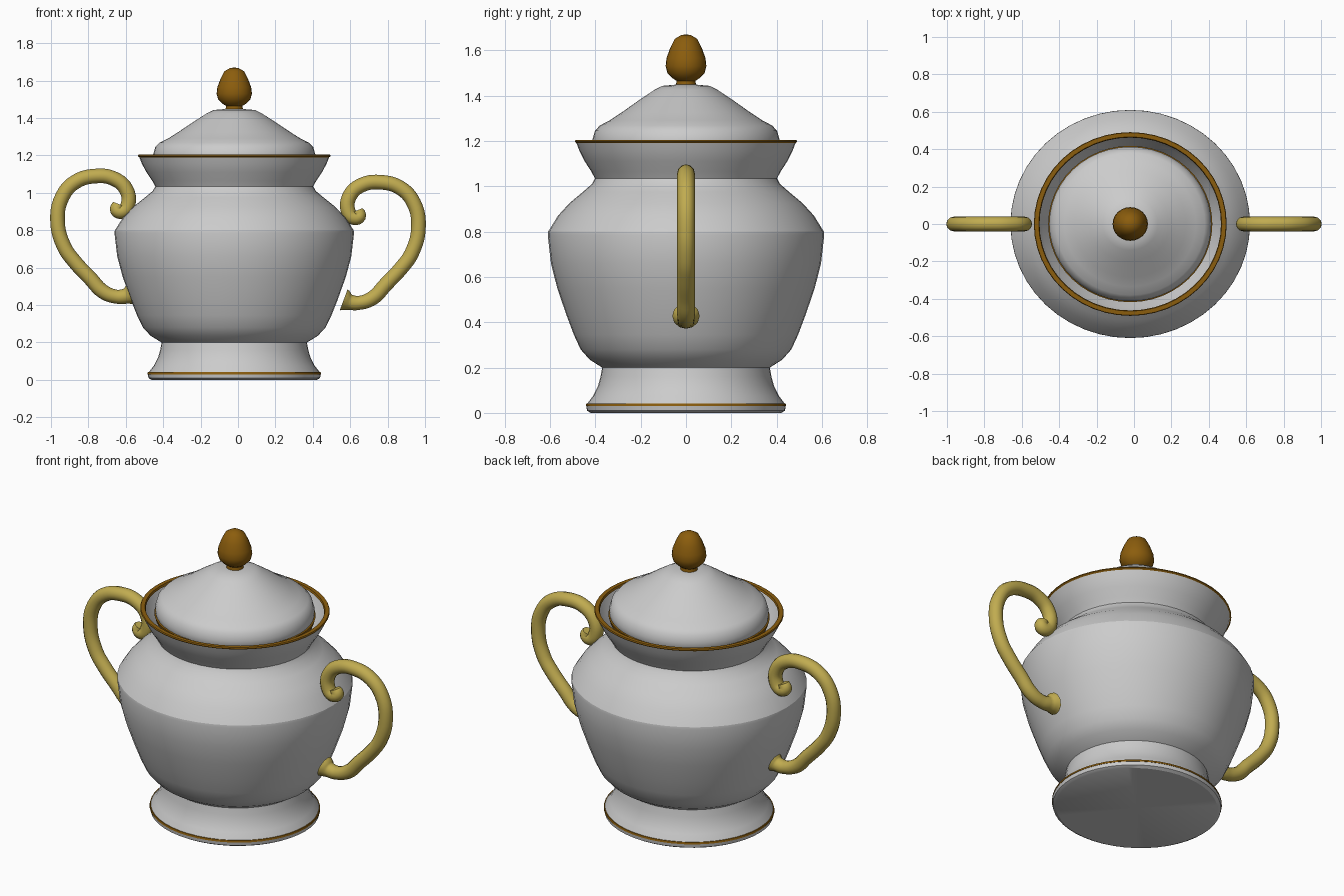
import bpy, bmesh, math

if "Cube" in bpy.data.objects:
    bpy.data.objects.remove(bpy.data.objects["Cube"])

CX, SX = -0.02, 1.05   # the vessel is slightly off centre and wider in x


def material(name, rgb):
    m = bpy.data.materials.new(name)
    m.diffuse_color = (*rgb, 1)
    m.use_nodes = True
    m.node_tree.nodes["Principled BSDF"].inputs["Base Color"].default_value = m.diffuse_color
    return m


brown = material("brown_trim", (0.26, 0.11, 0.004))
gold = material("gold", (0.53, 0.41, 0.08))


def smooth(ob, angle=30):
    bpy.ops.object.select_all(action='DESELECT')
    ob.select_set(True)
    bpy.context.view_layer.objects.active = ob
    bpy.ops.object.shade_smooth_by_angle(angle=math.radians(angle))


def lathe(name, profile, mat=None, n=48, closed=False, angle=30):
    """Turn a (radius, z) profile around the vessel axis."""
    bm = bmesh.new()
    rings = []
    for r, z in profile:
        if r < 1e-5:
            rings.append([bm.verts.new((CX, 0, z))] * n)
        else:
            rings.append([bm.verts.new((CX + SX * r * math.cos(2 * math.pi * i / n),
                                        r * math.sin(2 * math.pi * i / n), z))
                          for i in range(n)])
    pairs = list(zip(rings, rings[1:]))
    if closed:
        pairs.append((rings[-1], rings[0]))
    for a, b in pairs:
        for i in range(n):
            j = (i + 1) % n
            bm.faces.new(list(dict.fromkeys((a[i], a[j], b[j], b[i]))))
    bmesh.ops.recalc_face_normals(bm, faces=bm.faces)
    me = bpy.data.meshes.new(name)
    bm.to_mesh(me)
    bm.free()
    ob = bpy.data.objects.new(name, me)
    bpy.context.collection.objects.link(ob)
    if mat:
        me.materials.append(mat)
    smooth(ob, angle)
    return ob


# Foot, with a thin trim line
lathe("foot", [(0, 0), (0.42, 0), (0.437, 0.01), (0.44, 0.03), (0.435, 0.042),
               (0.41, 0.075), (0.388, 0.12), (0.377, 0.16), (0.37, 0.2)])
lathe("foot_trim", [(0.43, 0.03), (0.442, 0.03), (0.44, 0.041), (0.428, 0.041)],
      brown, closed=True)

# Rounded bowl with flared neck
lathe("bowl", [(0.37, 0.2), (0.425, 0.235), (0.465, 0.28), (0.495, 0.345),
               (0.527, 0.43), (0.568, 0.55), (0.596, 0.66), (0.61, 0.785),
               (0.608, 0.80), (0.565, 0.87), (0.515, 0.925), (0.455, 0.975),
               (0.415, 1.01), (0.402, 1.035), (0.418, 1.065), (0.447, 1.11),
               (0.47, 1.155), (0.485, 1.195)], angle=22)
lathe("rim_trim", [(0.462, 1.192), (0.483, 1.19), (0.491, 1.197),
                   (0.488, 1.204), (0.466, 1.204)], brown, closed=True)

# Lid with its trim band, sitting inside the neck
lathe("lid", [(0.395, 1.05), (0.402, 1.15), (0.412, 1.18), (0.413, 1.205),
              (0.402, 1.245), (0.38, 1.268), (0.335, 1.292), (0.285, 1.325),
              (0.2, 1.385), (0.14, 1.425), (0.105, 1.443), (0.05, 1.448), (0, 1.448)])
lathe("lid_trim", [(0.398, 1.145), (0.412, 1.148), (0.418, 1.172), (0.4, 1.176)],
      brown, closed=True)

# Bud-shaped finial
lathe("finial", [(0.045, 1.44), (0.042, 1.465), (0.06, 1.477), (0.082, 1.50),
                 (0.09, 1.53), (0.086, 1.565), (0.07, 1.61), (0.05, 1.65),
                 (0.022, 1.667), (0, 1.67)], brown, n=24, angle=40)

# Scrolled handle: x, z, thickness factor
PATH = [(0.636, 0.906, 0.8), (0.648, 0.876, 0.95), (0.617, 0.868, 1), (0.588, 0.905, 1),
        (0.598, 0.985, 1), (0.662, 1.042, 1), (0.76, 1.057, 1), (0.87, 1.025, 1),
        (0.94, 0.945, 1), (0.965, 0.82, 1), (0.93, 0.68, 1), (0.87, 0.595, 1),
        (0.79, 0.51, 1), (0.72, 0.438, 1), (0.65, 0.412, 0.95), (0.60, 0.415, 1.05),
        (0.565, 0.428, 1.55)]


def handle(name, side, dz):
    cu = bpy.data.curves.new(name, 'CURVE')
    cu.dimensions = '3D'
    cu.bevel_depth = 0.039
    cu.bevel_resolution = 4
    cu.resolution_u = 5
    cu.use_fill_caps = True
    sp = cu.splines.new('BEZIER')
    sp.bezier_points.add(len(PATH) - 1)
    for p, (x, z, r) in zip(sp.bezier_points, PATH):
        p.co = (side * x, 0, z + dz)
        p.radius = r
        p.handle_left_type = p.handle_right_type = 'AUTO'
    ob = bpy.data.objects.new(name, cu)
    bpy.context.collection.objects.link(ob)
    cu.materials.append(gold)
    bpy.ops.object.select_all(action='DESELECT')
    ob.select_set(True)
    bpy.context.view_layer.objects.active = ob
    bpy.ops.object.convert(target='MESH')
    smooth(bpy.context.view_layer.objects.active, 50)


# The left handle sits slightly higher than the right one
handle("right_handle", 1, 0)
handle("left_handle", -1, 0.033)
